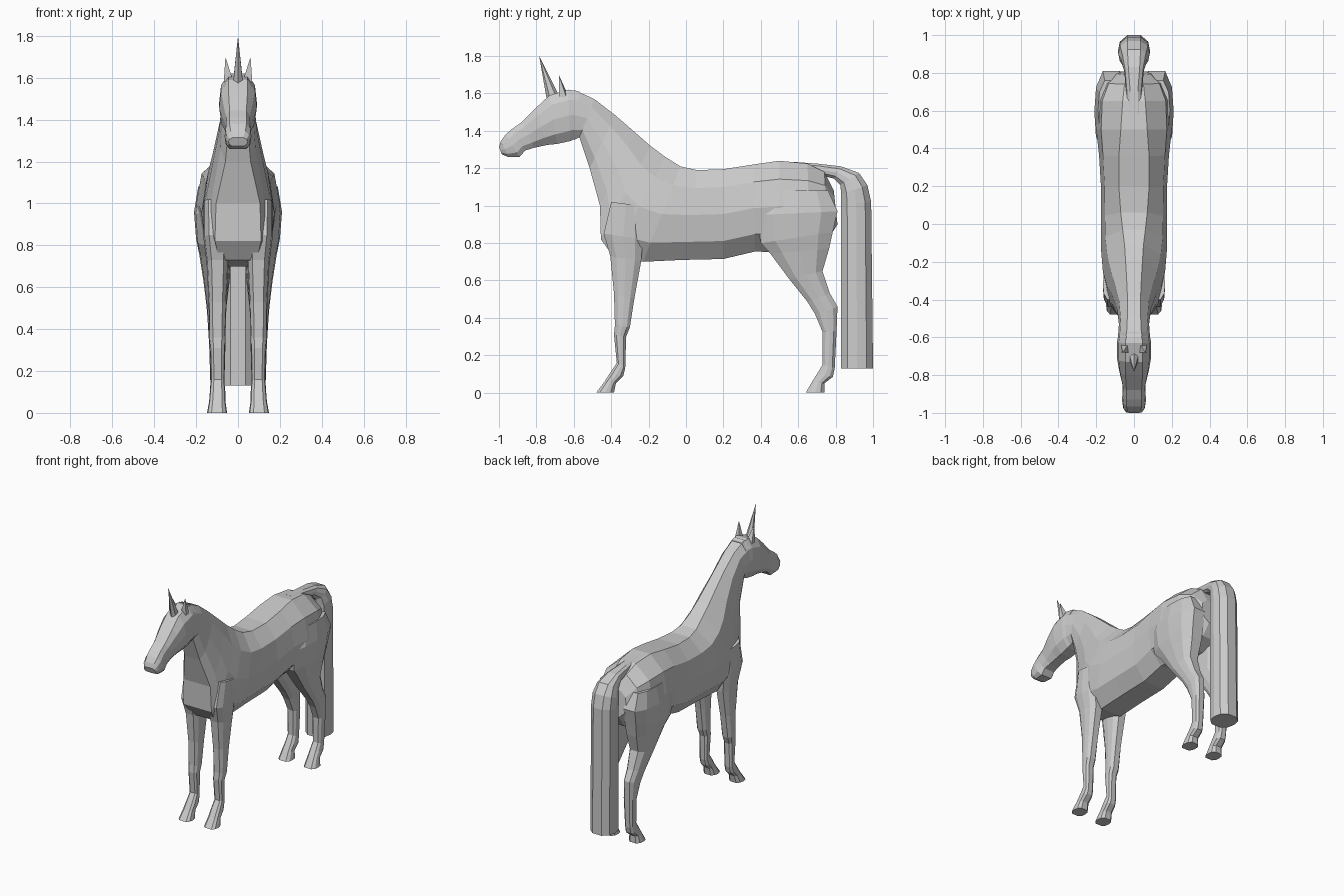
import bpy, bmesh
from mathutils import Vector


def finish(bm, name, mirror=False):
    bmesh.ops.recalc_face_normals(bm, faces=bm.faces[:])
    mesh = bpy.data.meshes.new(name)
    bm.to_mesh(mesh)
    bm.free()
    ob = bpy.data.objects.new(name, mesh)
    bpy.context.collection.objects.link(ob)
    if mirror:
        ob.modifiers.new("Mirror", 'MIRROR')
    return ob


def loft(name, stations, mirror=False, side=(0.2, 0.5, 0.8), bulge=0.8):
    """Rings from edge point A to edge point B in the side plane.
    Station: yA, zA, yB, zB, half width at A, middle, B, centre x."""
    bm = bmesh.new()
    rings = []
    for ya, za, yb, zb, wa, wm, wb, cx in stations:
        half = [(0, wa), (side[0], wa + (wm - wa) * bulge), (side[1], wm),
                (side[2], wb + (wm - wb) * bulge), (1, wb)]
        pts = [(cx + w, f) for f, w in half] + [(cx - w, f) for f, w in reversed(half)]
        rings.append([bm.verts.new((x, ya + (yb - ya) * f, za + (zb - za) * f))
                      for x, f in pts])
    n = len(rings[0])
    for a, b in zip(rings, rings[1:]):
        for i in range(n):
            j = (i + 1) % n
            bm.faces.new((a[i], a[j], b[j], b[i]))
    bm.faces.new(rings[0])
    bm.faces.new(rings[-1])
    return finish(bm, name, mirror)


def leg(name, rows):
    """Row: front y, z, back y, z, inner x, outer x."""
    st = []
    for yf, zf, yb, zb, xi, xo in rows:
        w, c = (xo - xi) / 2, (xo + xi) / 2
        st.append((yf, zf, yb, zb, w * 0.55, w, w * 0.5, c))
    return loft(name, st, mirror=True)


def spike(name, base, tip, mirror=False):
    bm = bmesh.new()
    ring = [bm.verts.new(p) for p in base]
    top = bm.verts.new(tip)
    for i in range(len(ring)):
        bm.faces.new((ring[i], ring[(i + 1) % len(ring)], top))
    bm.faces.new(ring)
    return finish(bm, name, mirror)


# Trunk and neck: top edge, bottom edge, widths
trunk = [
    (0.79, 1.08, 0.81, 0.90, 0.04, 0.09, 0.04),
    (0.74, 1.18, 0.76, 0.82, 0.05, 0.155, 0.05),
    (0.65, 1.225, 0.66, 0.77, 0.06, 0.195, 0.06),
    (0.50, 1.24, 0.50, 0.75, 0.07, 0.20, 0.07),
    (0.36, 1.22, 0.37, 0.755, 0.08, 0.185, 0.08),
    (0.20, 1.195, 0.20, 0.715, 0.08, 0.175, 0.08),
    (0.06, 1.19, -0.02, 0.71, 0.07, 0.175, 0.08),
    (-0.03, 1.21, -0.23, 0.70, 0.06, 0.175, 0.08),
    (-0.11, 1.26, -0.39, 0.73, 0.05, 0.165, 0.09),
    (-0.19, 1.32, -0.455, 0.82, 0.045, 0.145, 0.11),
    (-0.27, 1.39, -0.46, 1.00, 0.04, 0.12, 0.105),
    (-0.38, 1.485, -0.515, 1.20, 0.035, 0.09, 0.06),
    (-0.49, 1.57, -0.57, 1.365, 0.035, 0.08, 0.045),
    (-0.60, 1.62, -0.60, 1.35, 0.04, 0.085, 0.04),
]
loft("body_and_neck", [s + (0,) for s in trunk])

# Head, from poll to muzzle
head = [
    (-0.57, 1.61, -0.575, 1.365, 0.04, 0.08, 0.04),
    (-0.63, 1.62, -0.62, 1.345, 0.045, 0.09, 0.045),
    (-0.73, 1.59, -0.69, 1.33, 0.045, 0.09, 0.04),
    (-0.80, 1.525, -0.74, 1.325, 0.045, 0.08, 0.035),
    (-0.88, 1.445, -0.81, 1.31, 0.04, 0.062, 0.035),
    (-0.93, 1.41, -0.86, 1.295, 0.04, 0.06, 0.04),
    (-0.965, 1.38, -0.89, 1.26, 0.04, 0.064, 0.04),
    (-0.99, 1.345, -0.95, 1.26, 0.035, 0.058, 0.035),
    (-1.00, 1.315, -0.985, 1.275, 0.025, 0.045, 0.03),
]
loft("head", [s + (0,) for s in head])

# Front legs
leg("front_leg", [
    (-0.40, 1.02, -0.24, 1.00, 0.06, 0.165),
    (-0.44, 0.85, -0.23, 0.82, 0.045, 0.165),
    (-0.405, 0.73, -0.24, 0.70, 0.045, 0.15),
    (-0.385, 0.53, -0.275, 0.51, 0.055, 0.14),
    (-0.38, 0.36, -0.30, 0.35, 0.06, 0.138),
    (-0.385, 0.31, -0.32, 0.30, 0.062, 0.132),
    (-0.37, 0.16, -0.325, 0.13, 0.065, 0.13),
    (-0.41, 0.10, -0.335, 0.09, 0.06, 0.135),
    (-0.435, 0.06, -0.375, 0.05, 0.06, 0.138),
    (-0.48, 0.00, -0.385, 0.00, 0.052, 0.148),
])

# Hind legs
leg("hind_leg", [
    (0.45, 1.08, 0.76, 1.08, 0.05, 0.19),
    (0.38, 0.95, 0.81, 0.97, 0.03, 0.21),
    (0.40, 0.80, 0.785, 0.86, 0.025, 0.20),
    (0.45, 0.745, 0.765, 0.77, 0.03, 0.185),
    (0.55, 0.61, 0.73, 0.65, 0.04, 0.165),
    (0.65, 0.485, 0.77, 0.53, 0.055, 0.15),
    (0.69, 0.42, 0.81, 0.46, 0.06, 0.145),
    (0.73, 0.325, 0.805, 0.33, 0.06, 0.138),
    (0.73, 0.15, 0.795, 0.13, 0.065, 0.132),
    (0.70, 0.10, 0.785, 0.085, 0.06, 0.135),
    (0.675, 0.06, 0.74, 0.05, 0.06, 0.138),
    (0.64, 0.00, 0.74, 0.00, 0.052, 0.148),
])

# Tail: outer edge, inner edge
tail = [
    (0.56, 1.235, 0.58, 1.19, 0.02, 0.035, 0.02),
    (0.70, 1.225, 0.71, 1.165, 0.02, 0.042, 0.025),
    (0.83, 1.21, 0.79, 1.145, 0.03, 0.052, 0.03),
    (0.925, 1.175, 0.825, 1.11, 0.035, 0.07, 0.035),
    (0.97, 1.11, 0.83, 1.06, 0.035, 0.083, 0.035),
    (0.99, 1.02, 0.83, 1.00, 0.035, 0.085, 0.035),
    (1.00, 0.13, 0.83, 0.13, 0.035, 0.085, 0.035),
]
loft("tail", [s + (0,) for s in tail])

# Horn and ears
spike("horn", [(0, -0.745, 1.57), (0.022, -0.73, 1.585), (0.022, -0.70, 1.595),
               (0, -0.685, 1.60), (-0.022, -0.70, 1.595), (-0.022, -0.73, 1.585)],
      (0, -0.785, 1.80))
spike("ear", [(0.025, -0.68, 1.59), (0.068, -0.68, 1.58),
              (0.068, -0.64, 1.58), (0.03, -0.635, 1.60)],
      (0.06, -0.68, 1.70), mirror=True)
